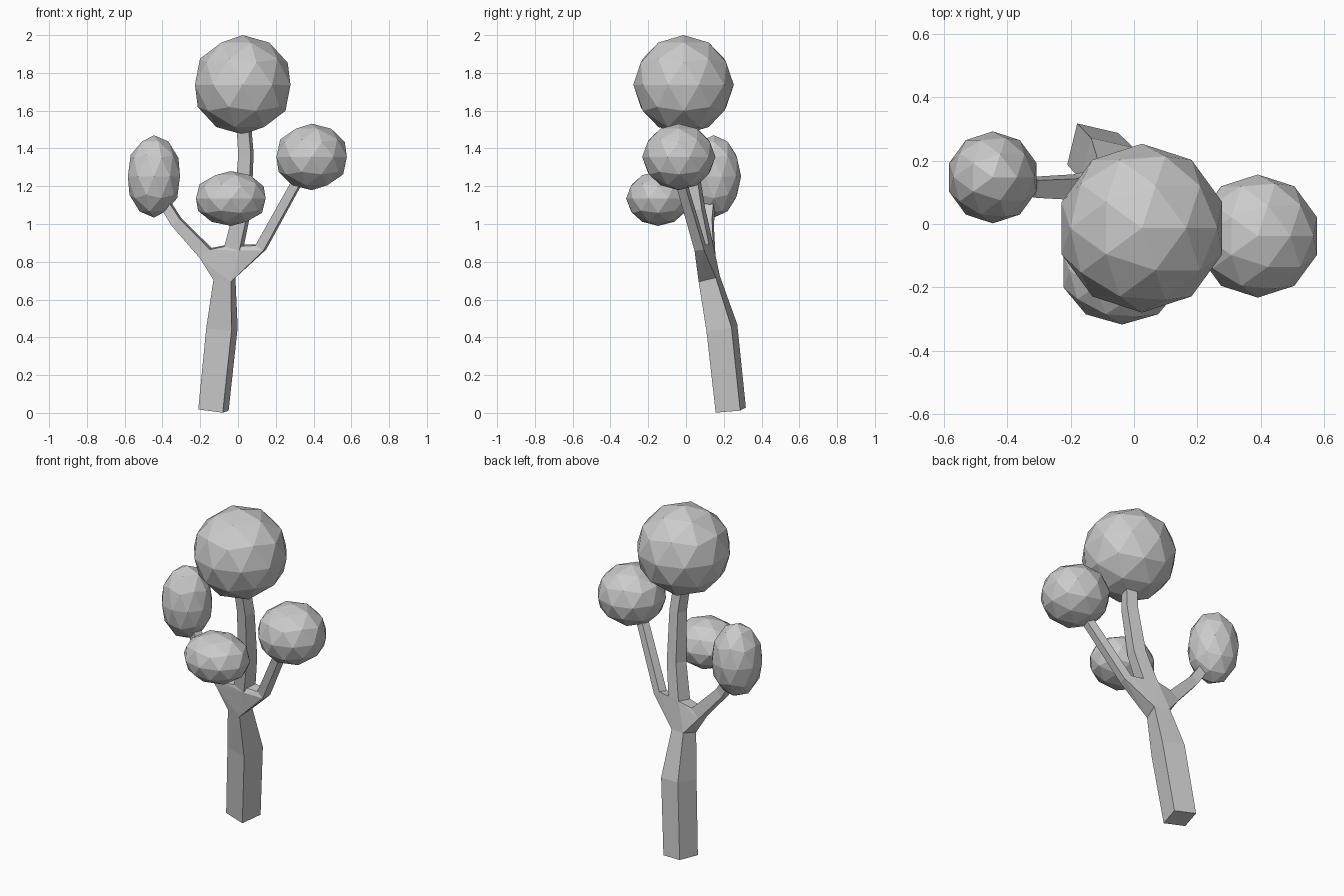
import bpy, bmesh
from mathutils import Vector

if "Cube" in bpy.data.objects:
    bpy.data.objects.remove(bpy.data.objects["Cube"])

REF = Vector((0.225, 0.974, 0))  # limbs are square in section, turned slightly about z


def make_object(name, bm):
    bmesh.ops.recalc_face_normals(bm, faces=bm.faces)
    mesh = bpy.data.meshes.new(name)
    bm.to_mesh(mesh)
    bm.free()
    obj = bpy.data.objects.new(name, mesh)
    bpy.context.collection.objects.link(obj)
    return obj


def rings(nodes):
    """Square rings along a path of (x, y, z, half width)."""
    pts = [Vector(n[:3]) for n in nodes]
    out = []
    for i, p in enumerate(pts):
        t = Vector()
        if i > 0:
            t += (p - pts[i - 1]).normalized()
        if i < len(pts) - 1:
            t += (pts[i + 1] - p).normalized()
        t.normalize()
        v = (REF - t * REF.dot(t)).normalized()
        u = v.cross(t)
        h = nodes[i][3]
        out.append([p + u * a * h + v * b * h
                    for a, b in ((-1, -1), (1, -1), (1, 1), (-1, 1))])
    return out


def limb(name, ring_list):
    bm = bmesh.new()
    vs = [[bm.verts.new(p) for p in r] for r in ring_list]
    for a, b in zip(vs, vs[1:]):
        for i in range(4):
            j = (i + 1) % 4
            bm.faces.new((a[i], a[j], b[j], b[i]))
    bm.faces.new(vs[0])
    bm.faces.new(vs[-1])
    make_object(name, bm)


# Trunk and the three branches
limbs = {
    "trunk": rings([(-0.13, 0.237, 0.015, 0.067), (-0.085, 0.19, 0.45, 0.069),
                    (-0.072, 0.123, 0.71, 0.048)]),
    "left_branch": rings([(-0.17, 0.115, 0.845, 0.036), (-0.325, 0.115, 1.01, 0.028),
                          (-0.42, 0.13, 1.16, 0.026)]),
    "right_branch": rings([(0.12, 0.075, 0.875, 0.026), (0.3, -0.02, 1.2, 0.024),
                           (0.34, -0.03, 1.28, 0.024)]),
    "middle_branch": rings([(-0.022, 0.095, 0.875, 0.042), (0.025, 0.055, 1.08, 0.038),
                            (0.042, 0.015, 1.37, 0.034), (0.028, -0.01, 1.56, 0.032)]),
}
for name, r in limbs.items():
    limb(name, r)

# Fork that joins the trunk top to the branch bases
bm = bmesh.new()
fork_points = list(limbs["trunk"][-1])
for name in ("left_branch", "right_branch", "middle_branch"):
    fork_points += limbs[name][0]
for p in fork_points:
    bm.verts.new(p)
res = bmesh.ops.convex_hull(bm, input=list(bm.verts))
loose = [v for v in bm.verts if not v.link_faces]
bmesh.ops.delete(bm, geom=loose, context='VERTS')
make_object("fork", bm)

# Faceted foliage balls: centre, radii
for name, centre, radii in (
    ("top_foliage", (0.025, -0.013, 1.737), (0.266, 0.266, 0.263)),
    ("right_foliage", (0.39, -0.038, 1.355), (0.196, 0.194, 0.176)),
    ("left_foliage", (-0.445, 0.147, 1.252), (0.145, 0.145, 0.218)),
    ("front_foliage", (-0.038, -0.147, 1.135), (0.194, 0.17, 0.145)),
):
    bm = bmesh.new()
    bmesh.ops.create_icosphere(bm, subdivisions=2, radius=1)
    obj = make_object(name, bm)
    obj.location = centre
    obj.scale = radii
